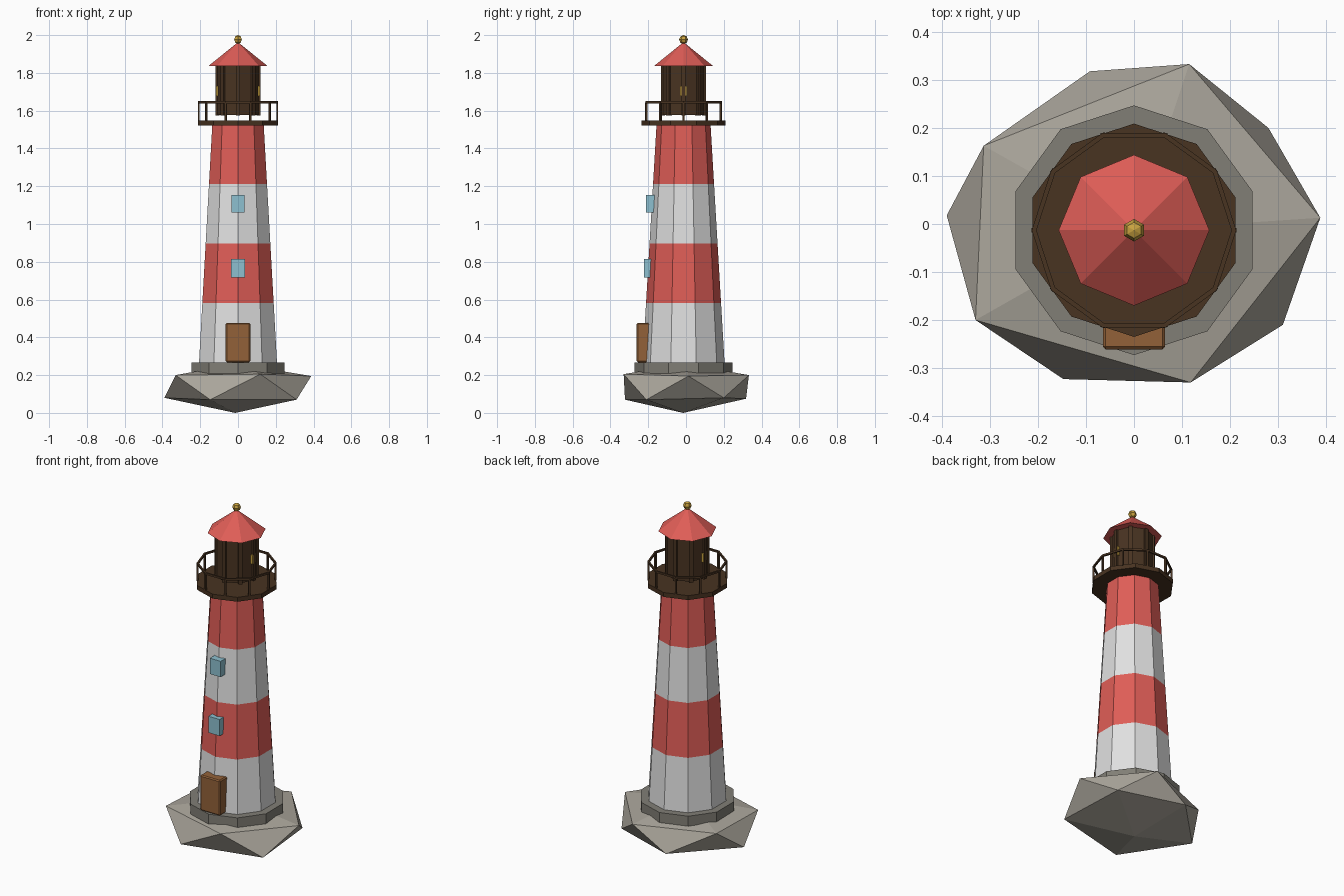
import bpy
import bmesh
from math import sin, cos, pi, tau
from mathutils import Vector, Matrix

cube = bpy.data.objects.get("Cube")
if cube:
    bpy.data.objects.remove(cube, do_unlink=True)

AXIS_Y = -0.013  # the tower stands slightly forward on its rock


def material(name, r, g, b):
    m = bpy.data.materials.new(name)
    m.use_nodes = True
    m.diffuse_color = (r, g, b, 1)
    bsdf = next(n for n in m.node_tree.nodes if n.type == 'BSDF_PRINCIPLED')
    bsdf.inputs["Base Color"].default_value = (r, g, b, 1)
    bsdf.inputs["Roughness"].default_value = 0.9
    return m


RED = material("red_paint", 0.74, 0.11, 0.095)
WHITE = material("white_paint", 0.75, 0.75, 0.75)
ROCK = material("rock_grey", 0.40, 0.375, 0.325)
STONE = material("dark_stone", 0.22, 0.21, 0.18)
IRON = material("dark_brown", 0.065, 0.033, 0.015)
WOOD = material("door_brown", 0.29, 0.12, 0.04)
GLASS = material("window_blue", 0.27, 0.53, 0.63)
GOLD = material("gold", 0.58, 0.36, 0.05)


def finish(name, bm, *mats):
    bmesh.ops.recalc_face_normals(bm, faces=bm.faces)
    mesh = bpy.data.meshes.new(name)
    bm.to_mesh(mesh)
    bm.free()
    for m in mats:
        mesh.materials.append(m)
    obj = bpy.data.objects.new(name, mesh)
    bpy.context.collection.objects.link(obj)


def lathe(name, profile, sides, *mats, start=pi / 2, loop=False):
    """Turn (radius, z) points round the tower axis; caps the ends unless looped."""
    bm = bmesh.new()
    rings = []
    for r, z in profile:
        rings.append([bm.verts.new((r * cos(start + tau * i / sides),
                                    AXIS_Y + r * sin(start + tau * i / sides), z))
                      for i in range(sides)])
    pairs = list(zip(rings, rings[1:]))
    if loop:
        pairs.append((rings[-1], rings[0]))
    else:
        bm.faces.new(rings[0])
        bm.faces.new(rings[-1])
    for k, (low, high) in enumerate(pairs):
        for i in range(sides):
            j = (i + 1) % sides
            f = bm.faces.new((low[i], low[j], high[j], high[i]))
            f.material_index = k % len(mats)
    finish(name, bm, *mats)


def box(name, x, y, z, mat, bevel=0.0, turn=0.0):
    """Box from (min, max) ranges, optionally turned about the tower axis."""
    bm = bmesh.new()
    size = Vector((x[1] - x[0], y[1] - y[0], z[1] - z[0]))
    mid = Vector((sum(x), sum(y), sum(z))) / 2
    bmesh.ops.create_cube(bm, size=1, matrix=Matrix.LocRotScale(mid, None, size))
    if bevel:
        bmesh.ops.bevel(bm, geom=bm.edges[:], offset=bevel, segments=1, affect='EDGES')
    if turn:
        bmesh.ops.rotate(bm, verts=bm.verts, cent=(0, AXIS_Y, 0), matrix=Matrix.Rotation(turn, 3, 'Z'))
    finish(name, bm, mat)


# Faceted rock: two uneven rings of five, zigzagged and closed to a point
upper = [(0.388, 0.013, 0.195), (0.115, 0.333, 0.2), (-0.313, 0.163, 0.195),
         (-0.33, -0.2, 0.2), (0.118, -0.33, 0.205)]
lower = [(0.28, 0.2, 0.08), (-0.092, 0.318, 0.075), (-0.39, 0.018, 0.08),
         (-0.147, -0.323, 0.07), (0.31, -0.21, 0.07)]
bm = bmesh.new()
up = [bm.verts.new(p) for p in upper]
lo = [bm.verts.new(p) for p in lower]
top = bm.verts.new((0, AXIS_Y, 0.26))
bottom = bm.verts.new((-0.015, -0.015, 0))
for i in range(5):
    j = (i + 1) % 5
    bm.faces.new((up[i], up[j], top))
    bm.faces.new((lo[j], lo[i], bottom))
    bm.faces.new((up[i], lo[i], up[j]))
    bm.faces.new((lo[i], lo[j], up[j]))
finish("rock", bm, ROCK)

# Stone footing and striped tower
lathe("footing", [(0.26, 0.208), (0.26, 0.267)], 10, STONE)
Z0, Z1, R0, R1 = 0.267, 1.526, 0.217, 0.143
bands = [(R0 + (R1 - R0) * k / 4, Z0 + (Z1 - Z0) * k / 4) for k in range(5)]
lathe("tower", bands, 10, WHITE, RED)

# Door and windows
box("door", (-0.065, 0.065), (-0.261, -0.19), (0.268, 0.476), WOOD, bevel=0.006)
box("lower_window", (-0.037, 0.037), (-0.223, -0.18), (0.718, 0.815), GLASS)
box("upper_window", (-0.035, 0.035), (-0.212, -0.165), (1.06, 1.153), GLASS)

# Gallery deck, posts and handrail
lathe("gallery_deck", [(0.222, 1.522), (0.222, 1.548)], 10, IRON)
lathe("handrail", [(0.203, 1.639), (0.213, 1.639), (0.213, 1.65), (0.203, 1.65)],
      10, IRON, start=0, loop=True)
for i in range(10):
    box("rail_post", (0.203, 0.213), (AXIS_Y - 0.005, AXIS_Y + 0.005), (1.545, 1.642),
        IRON, turn=tau * i / 10)

# Lantern room with corner posts
lathe("lantern_room", [(0.113, 1.578), (0.113, 1.838)], 8, IRON)
for i in range(8):
    box("lantern_post", (0.098, 0.119), (AXIS_Y - 0.011, AXIS_Y + 0.011), (1.575, 1.838),
        IRON, turn=tau * i / 8)
for side in (0, pi):
    for y in (-0.015, 0.015):
        box("lantern_handle", (0.1, 0.117), (AXIS_Y + y - 0.004, AXIS_Y + y + 0.004),
            (1.678, 1.73), GOLD, turn=side)

# Roof and finial
lathe("roof", [(0.157, 1.836), (0.006, 1.958)], 8, RED)
R = 0.0235
ball = [(max(R * sin(pi * k / 4), 0.0005), 2 - R - R * cos(pi * k / 4)) for k in range(5)]
lathe("finial", ball, 6, GOLD)
